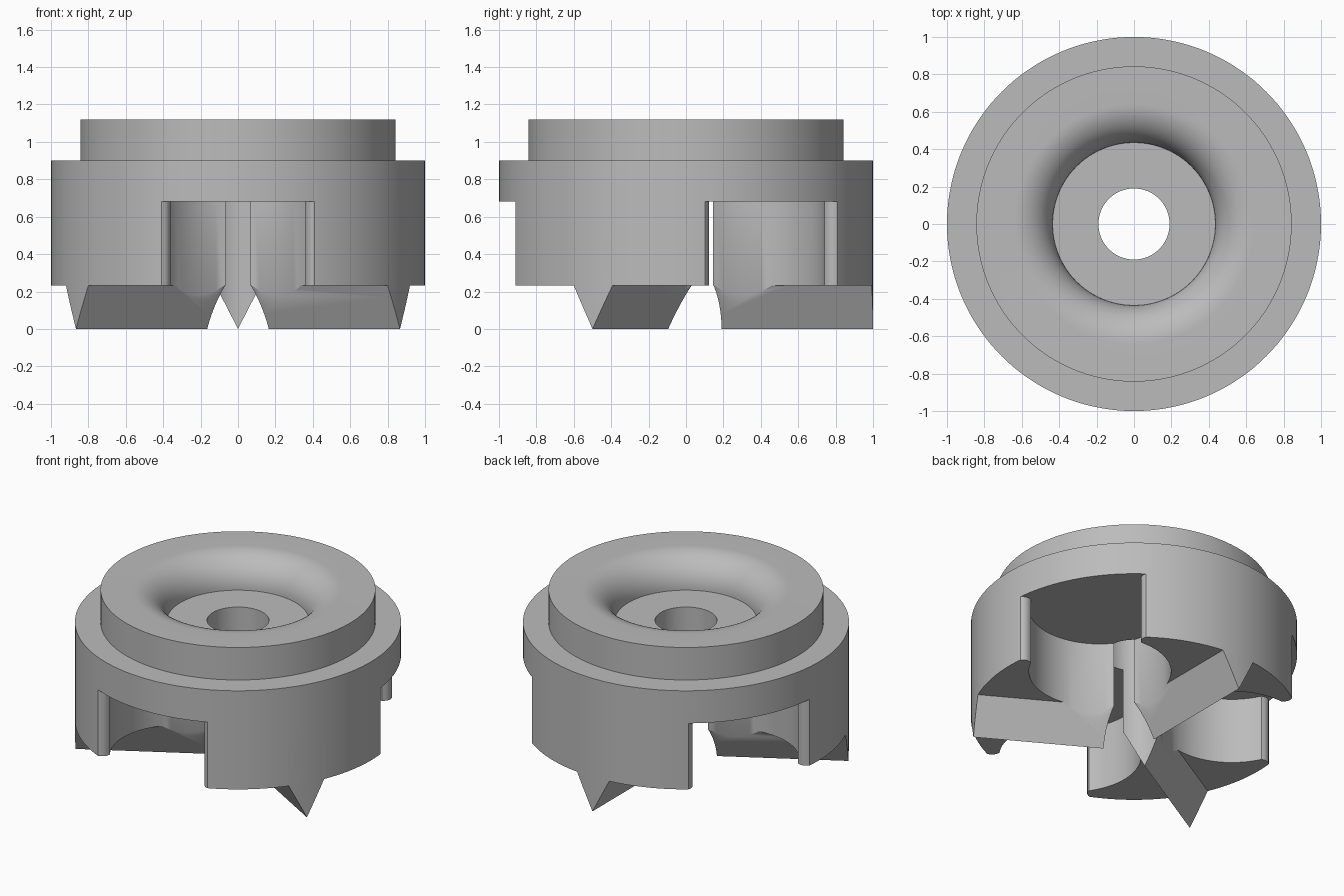
import bpy, bmesh, math
from mathutils import Matrix, Vector

if "Cube" in bpy.data.objects:
    bpy.data.objects.remove(bpy.data.objects["Cube"], do_unlink=True)

BOTTOM, STEP, TOP, POCKET_TOP = 0.233, 0.90, 1.12, 0.68
FLOOR, LIP = 0.912, 0.208
SEGMENTS = 144

steel = bpy.data.materials.new("plain_grey_steel")
steel.use_nodes = True
steel.diffuse_color = (0.5, 0.5, 0.5, 1)
steel.node_tree.nodes["Principled BSDF"].inputs["Base Color"].default_value = (0.5, 0.5, 0.5, 1)


def finish(bm, name):
    bmesh.ops.recalc_face_normals(bm, faces=bm.faces)
    mesh = bpy.data.meshes.new(name)
    bm.to_mesh(mesh)
    bm.free()
    obj = bpy.data.objects.new(name, mesh)
    bpy.context.collection.objects.link(obj)
    mesh.materials.append(steel)
    return obj


def prism(name, points, direction, matrix=Matrix()):
    """Extrude a closed outline along a direction."""
    bm = bmesh.new()
    face = bm.faces.new([bm.verts.new(p) for p in points])
    out = bmesh.ops.extrude_face_region(bm, geom=[face])
    moved = [v for v in out["geom"] if isinstance(v, bmesh.types.BMVert)]
    bmesh.ops.translate(bm, verts=moved, vec=direction)
    bmesh.ops.transform(bm, matrix=matrix, verts=bm.verts)
    return finish(bm, name)


def lathe(name, profile):
    """Spin a profile that starts and ends on the z axis."""
    bm = bmesh.new()
    verts = [bm.verts.new((r, 0, z)) for r, z in profile]
    edges = [bm.edges.new(pair) for pair in zip(verts, verts[1:])]
    bmesh.ops.spin(bm, geom=verts + edges, cent=(0, 0, 0), axis=(0, 0, 1),
                   angle=math.tau, steps=SEGMENTS)
    bmesh.ops.remove_doubles(bm, verts=bm.verts, dist=1e-4)
    return finish(bm, name)


def combine(target, tool, operation):
    mod = target.modifiers.new(operation.lower(), 'BOOLEAN')
    mod.operation, mod.object, mod.solver = operation, tool, 'EXACT'
    bpy.context.view_layer.objects.active = target
    bpy.ops.object.modifier_apply(modifier=mod.name)
    bpy.data.objects.remove(tool, do_unlink=True)


def cylinder(name, radius, low, high):
    return lathe(name, [(0, low), (radius, low), (radius, high), (0, high)])


# Stepped round body with a rounded dish in the top
curve = []
for i in range(17):
    a = math.pi / 2 * (1 + i / 16)
    curve.append((0.435 + LIP + LIP * math.cos(a), FLOOR + LIP * math.sin(a)))
body = lathe("cutter_body", [(0, BOTTOM), (1, BOTTOM), (1, STEP), (0.843, STEP),
                             (0.843, TOP)] + curve + [(0, FLOOR)])

# Three radial cutting teeth with their edges on the ground
section = [(0, 0), (0.12, BOTTOM), (0.12, 0.4), (-0.12, 0.4), (-0.12, BOTTOM)]
for k in range(3):
    turn = Matrix.Rotation(k * math.tau / 3, 4, 'Z')
    tooth = prism("tooth", [(x, 0.1, z) for x, z in section], Vector((0, 1.1, 0)), turn)
    combine(tooth, cylinder("trim", 1, -0.1, 0.5), 'INTERSECT')
    combine(body, tooth, 'UNION')

# Three round pockets, each opening through the side with a rounded mouth
d, rho = 0.61, 0.436
start = math.atan2(d - 0.856, 0.36)
outline = []
for i in range(65):
    a = start + (math.pi - 2 * start) * i / 64
    outline.append((rho * math.cos(a), rho * math.sin(a) - d))
mouth = [(0.365, -0.878), (0.376, -0.895), (0.392, -0.907), (0.41, -0.912), (0.41, -1.2)]
outline += [(-x, y) for x, y in mouth] + mouth[::-1]
for k in range(3):
    turn = Matrix.Rotation(k * math.tau / 3, 4, 'Z')
    pocket = prism("pocket", [(x, y, -0.1) for x, y in outline],
                   Vector((0, 0, POCKET_TOP + 0.1)), turn)
    combine(body, pocket, 'DIFFERENCE')

# Centre bore
combine(body, cylinder("bore", 0.19, -0.2, 1.3), 'DIFFERENCE')

bpy.ops.object.select_all(action='DESELECT')
body.select_set(True)
bpy.context.view_layer.objects.active = body
bpy.ops.object.shade_smooth_by_angle(angle=math.radians(30))
